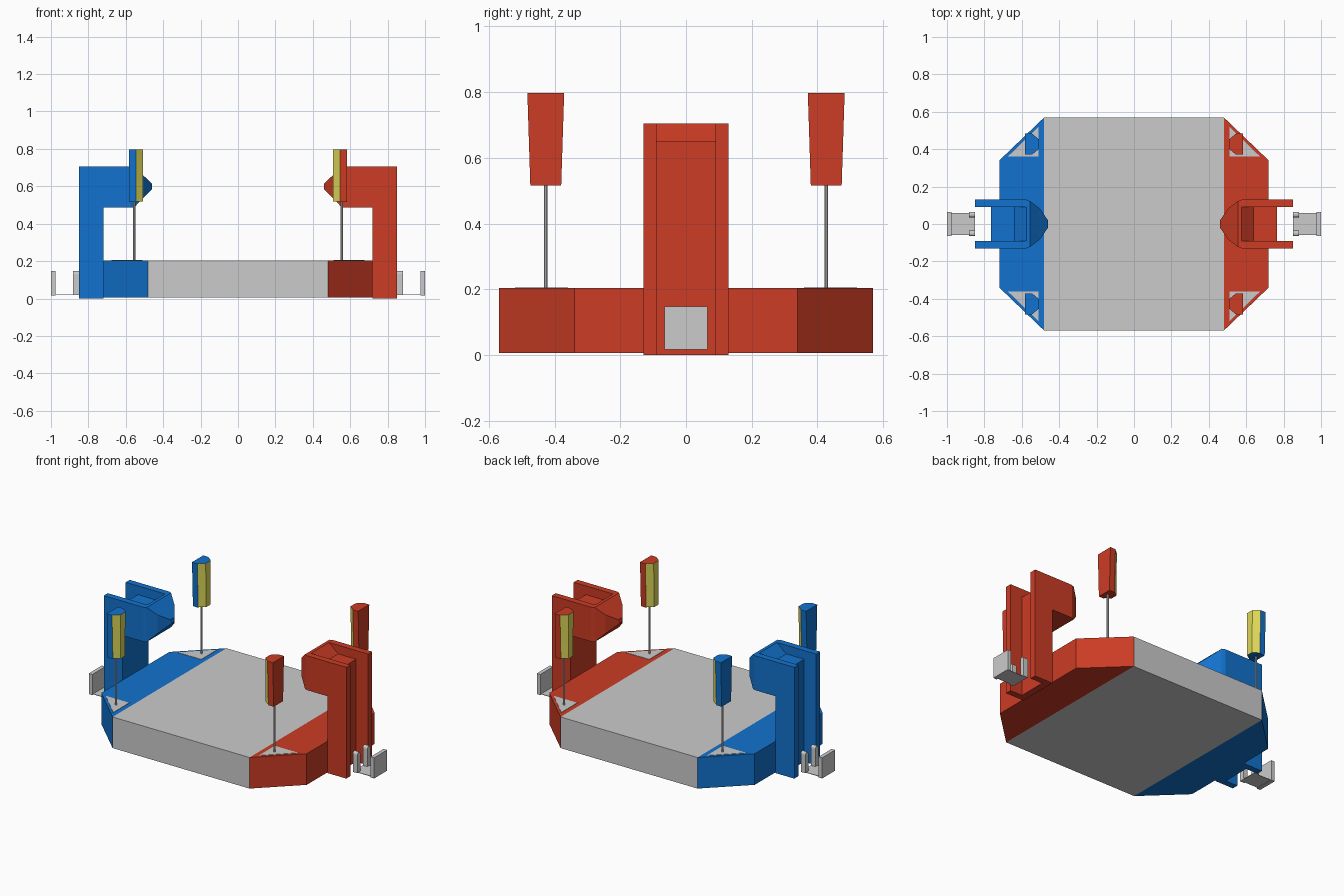
import bpy, bmesh, math

if "Cube" in bpy.data.objects:
    bpy.data.objects.remove(bpy.data.objects["Cube"])


def material(name, rgb):
    m = bpy.data.materials.new(name)
    m.diffuse_color = (*rgb, 1)
    m.use_nodes = True
    m.node_tree.nodes["Principled BSDF"].inputs["Base Color"].default_value = m.diffuse_color
    return m


RED = material("red", (0.60, 0.045, 0.018))
BLUE = material("blue", (0.006, 0.17, 0.62))
YELLOW = material("yellow", (0.72, 0.68, 0.10))


def loft(name, rings, mat=None):
    """Skin a list of equal-length point rings and cap both ends."""
    bm = bmesh.new()
    vs = [[bm.verts.new(p) for p in r] for r in rings]
    n = len(rings[0])
    for a, b in zip(vs, vs[1:]):
        for i in range(n):
            j = (i + 1) % n
            bm.faces.new((a[i], a[j], b[j], b[i]))
    bm.faces.new(vs[0])
    bm.faces.new(vs[-1])
    bmesh.ops.recalc_face_normals(bm, faces=bm.faces)
    me = bpy.data.meshes.new(name)
    bm.to_mesh(me)
    bm.free()
    if mat:
        me.materials.append(mat)
    ob = bpy.data.objects.new(name, me)
    bpy.context.collection.objects.link(ob)
    return ob


def slab(name, pts, z0, z1, mat=None):
    """Plan outline (x, y) raised from z0 to z1."""
    return loft(name, [[(x, y, z) for x, y in pts] for z in (z0, z1)], mat)


def plate(name, pts, y0, y1, mat=None):
    """Side profile (x, z) swept from y0 to y1."""
    return loft(name, [[(x, y, z) for x, z in pts] for y in (y0, y1)], mat)


def box(name, x0, x1, y0, y1, z0, z1, mat=None):
    return slab(name, [(x0, y0), (x1, y0), (x1, y1), (x0, y1)], z0, z1, mat)


# Middle of the platform
box("platform_middle", -0.48, 0.48, -0.57, 0.57, 0.006, 0.203)

for s, mat, side in ((1, RED, "right"), (-1, BLUE, "left")):
    def nm(part):
        return side + "_" + part

    # Coloured platform end
    end = [(0.48, -0.57), (0.72, -0.34), (0.72, 0.34), (0.48, 0.57)]
    slab(nm("platform_end"), [(s * x, y) for x, y in end], 0.006, 0.203, mat)

    # Tower: two cheek plates with a set-back web between them
    cheek = [(0.72, 0), (0.85, 0), (0.85, 0.705), (0.575, 0.705),
             (0.575, 0.487), (0.72, 0.487)]
    web = [(0.72, 0), (0.765, 0), (0.765, 0.65), (0.64, 0.65),
           (0.575, 0.705), (0.575, 0.487), (0.72, 0.487)]
    for t in (-1, 1):
        plate(nm("tower_cheek"), [(s * x, z) for x, z in cheek],
              t * 0.09, t * 0.13, mat)
    plate(nm("tower_web"), [(s * x, z) for x, z in web], -0.09, 0.09, mat)

    # Faceted nose at the end of the arm
    nose = [(0.575, 0.13, 0.487, 0.705), (0.555, 0.122, 0.487, 0.705),
            (0.505, 0.085, 0.54, 0.657), (0.46, 0.02, 0.583, 0.615)]
    loft(nm("tower_nose"),
         [[(s * x, -w, a), (s * x, w, a), (s * x, w, b), (s * x, -w, b)]
          for x, w, a, b in nose], mat)

    # End bracket: thin floor, outer plate and two round-topped tabs
    xs = sorted((s * 0.85, s * 0.99))
    box(nm("bracket_floor"), *xs, -0.058, 0.058, 0.018, 0.021)
    box(nm("bracket_plate"), s * 0.975, s * 1.0, -0.065, 0.065, 0.016, 0.147)
    for t in (-1, 1):
        arc = [(t * 0.05 + 0.015 * math.cos(a), 0.132 + 0.015 * math.sin(a))
               for a in [math.pi * i / 6 for i in range(7)]]
        tab = [(t * 0.05 - 0.015, 0.018), (t * 0.05 + 0.015, 0.018)] + arc
        loft(nm("bracket_tab"),
             [[(s * x, y, z) for y, z in tab] for x in (0.85, 0.882)])

    for t in (-1, 1):
        # Triangular corner inlay
        tri = [(0.51, 0.36), (0.675, 0.36), (0.51, 0.52)]
        slab(nm("corner_inlay"), [(s * x, t * y) for x, y in tri],
             0.19, 0.205)

        # Thin pole
        cx, cy = s * 0.555, t * 0.427
        ring = [(cx + 0.006 * math.cos(a), cy + 0.006 * math.sin(a))
                for a in [math.tau * i / 8 for i in range(8)]]
        slab(nm("lamp_pole"), ring, 0.2, 0.53)

        # Tapered lamp housing and its segmented light
        def half(z):
            return 0.047 + 0.009 * (z - 0.515) / 0.282

        loft(nm("lamp_housing"),
             [[(s * 0.545, cy - half(z), z), (s * 0.582, cy - half(z), z),
               (s * 0.582, cy + half(z), z), (s * 0.545, cy + half(z), z)]
              for z in (0.515, 0.797)], mat)
        rows = []
        for i in range(9):
            z = 0.518 + 0.279 * i / 8
            w = half(z)
            rows.append([(s * 0.545, cy - w, z), (s * 0.508, cy - 0.45 * w, z),
                         (s * 0.508, cy + 0.45 * w, z), (s * 0.545, cy + w, z)])
        light = loft(nm("lamp_light"), rows, YELLOW)
        # Coloured caps above and below the light
        light.data.materials.append(mat)
        for p in light.data.polygons:
            if abs(p.normal.z) > 0.9:
                p.material_index = 1
